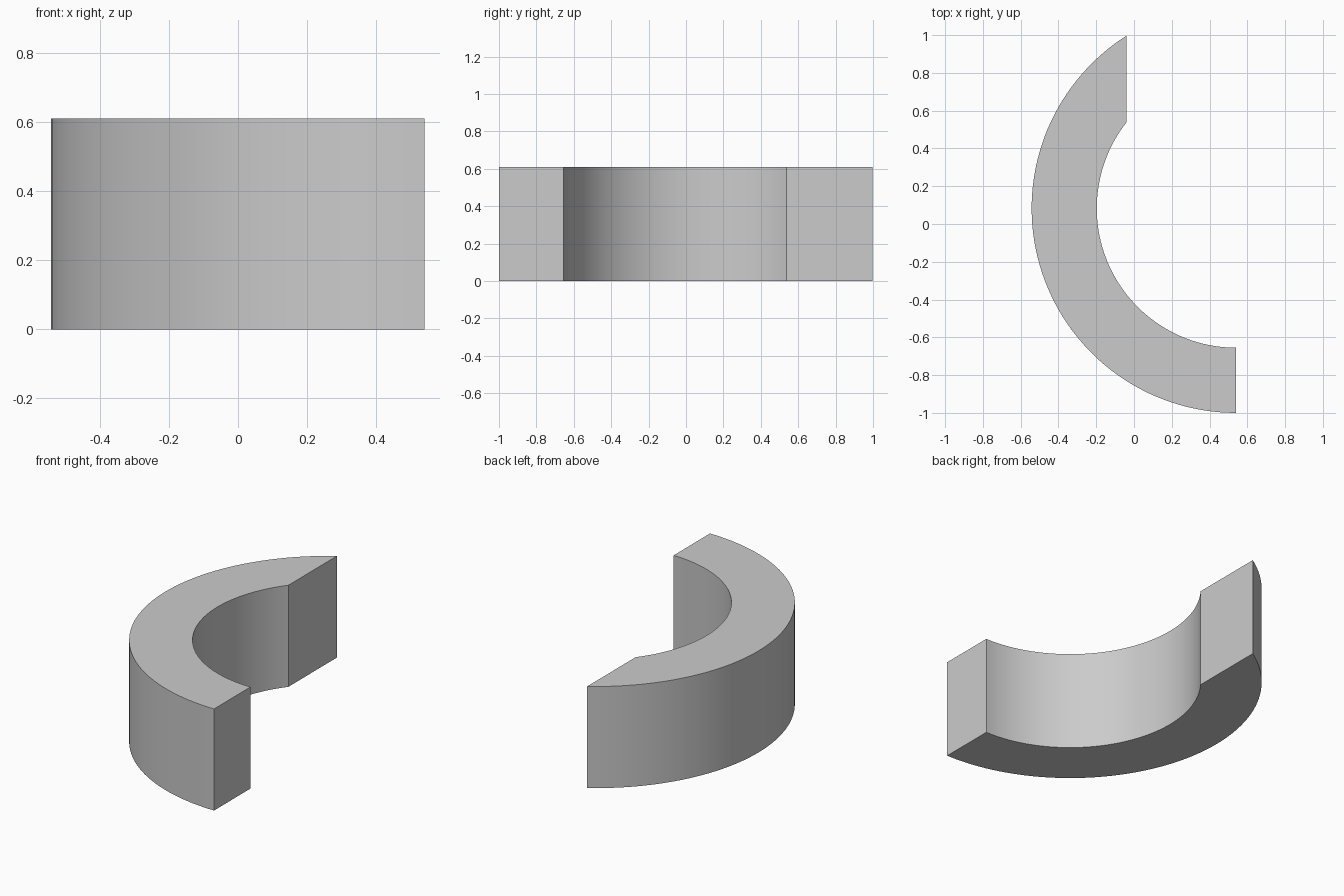
import bpy, bmesh, math

cube = bpy.data.objects.get("Cube")
if cube:
    bpy.data.objects.remove(cube, do_unlink=True)

OUTER, INNER, HEIGHT = 1.083, 0.738, 0.61
CX, CY = 0.541, 0.083
CUT_X = -0.041          # flat plane that trims the back end
SEGMENTS = 64

grey = bpy.data.materials.new("light_grey")
grey.use_nodes = True
colour = (0.6, 0.6, 0.6, 1)
grey.diffuse_color = colour
grey.node_tree.nodes["Principled BSDF"].inputs["Base Color"].default_value = colour


def arc(radius):
    """Points from the trimmed back end round to the front end."""
    start = math.acos((CUT_X - CX) / radius)
    end = 1.5 * math.pi
    for i in range(SEGMENTS + 1):
        a = start + (end - start) * i / SEGMENTS
        yield CX + radius * math.cos(a), CY + radius * math.sin(a)


# Ring segment: strip between the two arcs, extruded upwards
bm = bmesh.new()
outer = [bm.verts.new((x, y, 0)) for x, y in arc(OUTER)]
inner = [bm.verts.new((x, y, 0)) for x, y in arc(INNER)]
base = bm.faces.new(outer + inner[::-1])
top = bmesh.ops.extrude_face_region(bm, geom=[base], use_keep_orig=True)
top_verts = [g for g in top["geom"] if isinstance(g, bmesh.types.BMVert)]
bmesh.ops.translate(bm, verts=top_verts, vec=(0, 0, HEIGHT))
bmesh.ops.recalc_face_normals(bm, faces=bm.faces)

mesh = bpy.data.meshes.new("ring_segment")
bm.to_mesh(mesh)
bm.free()
mesh.materials.append(grey)
ring = bpy.data.objects.new("ring_segment", mesh)
bpy.context.collection.objects.link(ring)

# Smooth curved walls, sharp rims and ends
bpy.ops.object.select_all(action="DESELECT")
ring.select_set(True)
bpy.context.view_layer.objects.active = ring
bpy.ops.object.shade_smooth_by_angle(angle=math.radians(30))
